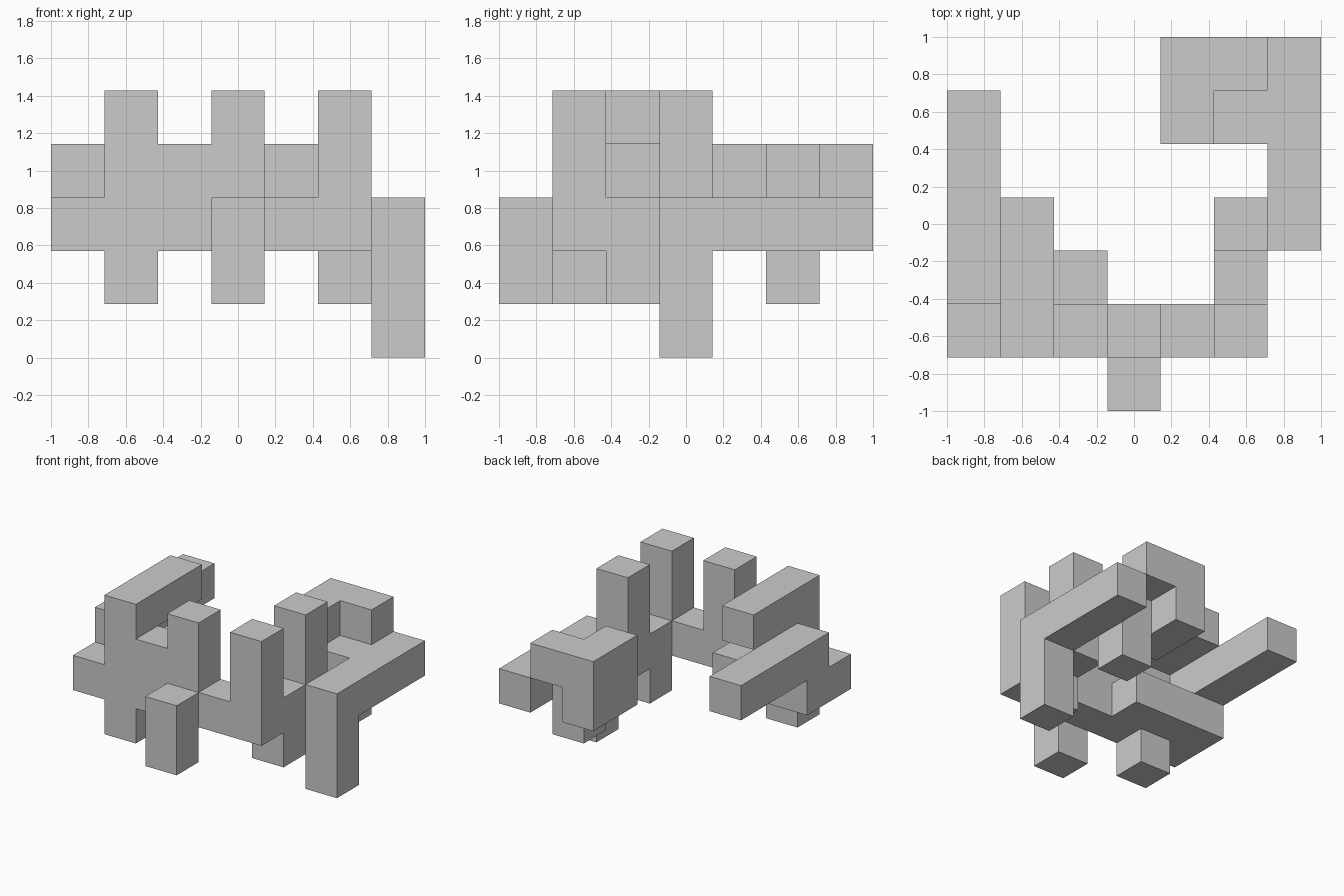
import bpy
import bmesh
from mathutils import Vector

if "Cube" in bpy.data.objects:
    bpy.data.objects.remove(bpy.data.objects["Cube"])

CELL = 2 / 7

# Straight runs of cubes on a 7 x 7 x 5 grid: (first cell, last cell), inclusive
BARS = [
    ((0, 1, 2), (5, 1, 2)),   # front beam
    ((0, 2, 2), (2, 2, 2)),   # second row behind the beam
    ((0, 2, 3), (0, 5, 3)),   # left long arm
    ((1, 1, 1), (1, 1, 4)),   # left post with foot
    ((1, 1, 4), (1, 3, 4)),   # upper left arm
    ((2, 1, 3), (2, 1, 3)),   # bridge between posts
    ((3, 1, 2), (3, 1, 4)),   # middle post
    ((3, 0, 1), (3, 0, 2)),   # front leg
    ((5, 1, 2), (5, 1, 4)),   # right post
    ((5, 1, 2), (5, 3, 2)),   # right connecting beam
    ((5, 2, 1), (5, 2, 1)),   # right foot
    ((5, 3, 2), (5, 3, 4)),   # rear right post
    ((6, 3, 0), (6, 3, 2)),   # long right leg
    ((6, 3, 2), (6, 6, 2)),   # right long arm
    ((4, 5, 2), (6, 5, 2)),   # rear cross beam
    ((5, 5, 1), (5, 5, 1)),   # rear foot
    ((4, 5, 2), (4, 6, 2)),   # rear slab, lower layer
    ((4, 5, 3), (4, 6, 3)),   # rear slab, upper layer
    ((4, 6, 3), (5, 6, 3)),   # rear hook
]

cells = set()
for a, b in BARS:
    for x in range(a[0], b[0] + 1):
        for y in range(a[1], b[1] + 1):
            for z in range(a[2], b[2] + 1):
                cells.add((x, y, z))

# Outer skin: one square wherever a cube has no neighbour
bm = bmesh.new()
for c in sorted(cells):
    for axis in range(3):
        for side in (-1, 1):
            n = list(c)
            n[axis] += side
            if tuple(n) in cells:
                continue
            u, v = Vector((0, 0, 0)), Vector((0, 0, 0))
            u[(axis + 1) % 3] = 0.5
            v[(axis + 2) % 3] = 0.5 * side
            mid = Vector(c) + Vector((0.5, 0.5, 0.5))
            mid[axis] += 0.5 * side
            corners = (mid - u - v, mid + u - v, mid + u + v, mid - u + v)
            bm.faces.new([bm.verts.new((p - Vector((3.5, 3.5, 0))) * CELL)
                          for p in corners])
bmesh.ops.remove_doubles(bm, verts=bm.verts, dist=0.001)
# Merge flat neighbours into clean large faces
bmesh.ops.dissolve_limit(bm, angle_limit=0.01, verts=bm.verts, edges=bm.edges)

mesh = bpy.data.meshes.new("block_sculpture")
bm.to_mesh(mesh)
bm.free()
bpy.context.collection.objects.link(bpy.data.objects.new("block_sculpture", mesh))
